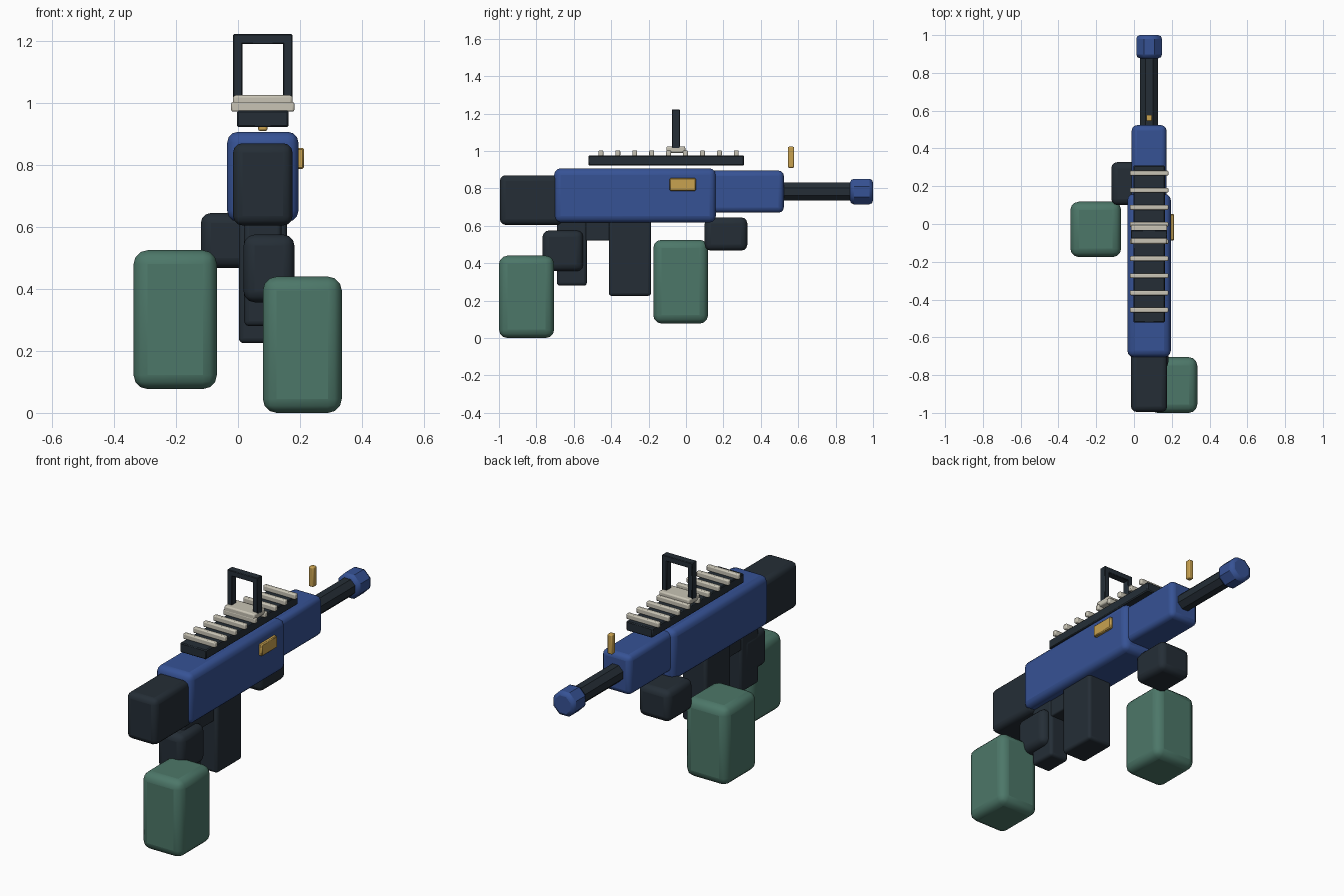
import bpy, bmesh, math
from mathutils import Matrix

if "Cube" in bpy.data.objects:
    bpy.data.objects.remove(bpy.data.objects["Cube"])


def mat(name, rgb):
    m = bpy.data.materials.new(name)
    m.diffuse_color = (*rgb, 1)
    m.use_nodes = True
    m.node_tree.nodes["Principled BSDF"].inputs["Base Color"].default_value = m.diffuse_color
    return m


DARK = mat("dark_slate", (0.018, 0.027, 0.037))
BLUE = mat("blue", (0.037, 0.085, 0.30))
GREEN = mat("sleeve_green", (0.073, 0.185, 0.14))
GOLD = mat("brass", (0.58, 0.36, 0.08))
CREAM = mat("cream", (0.58, 0.55, 0.46))


def finish(name, bm, m, bevel, segments):
    me = bpy.data.meshes.new(name)
    bmesh.ops.recalc_face_normals(bm, faces=bm.faces)
    bm.to_mesh(me)
    bm.free()
    me.materials.append(m)
    ob = bpy.data.objects.new(name, me)
    bpy.context.collection.objects.link(ob)
    if bevel:
        mod = ob.modifiers.new("soft_edges", 'BEVEL')
        mod.width, mod.segments = bevel, segments
        mod.limit_method = 'ANGLE'
        mod.angle_limit = math.radians(50)
    bpy.ops.object.select_all(action='DESELECT')
    ob.select_set(True)
    bpy.context.view_layer.objects.active = ob
    bpy.ops.object.shade_smooth_by_angle(angle=math.radians(32))
    return ob


def box(name, x, y, z, m, bevel=0.0, segments=3):
    """Bevelled block from (min, max) ranges."""
    bm = bmesh.new()
    bmesh.ops.create_cube(bm, size=1)
    for v in bm.verts:
        for i, (lo, hi) in enumerate((x, y, z)):
            v.co[i] = lo if v.co[i] < 0 else hi
    return finish(name, bm, m, bevel, segments)


def tube(name, y, z, half, sides, m, bevel):
    """Faceted rod along y; half is the distance to the flats."""
    bm = bmesh.new()
    bmesh.ops.create_cone(bm, cap_ends=True, segments=sides,
                          radius1=half / math.cos(math.pi / sides),
                          radius2=half / math.cos(math.pi / sides),
                          depth=y[1] - y[0])
    turn = Matrix.Rotation(math.pi / 2, 4, 'X') @ Matrix.Rotation(math.pi / sides, 4, 'Z')
    bm.transform(Matrix.Translation((CX, sum(y) / 2, z)) @ turn)
    return finish(name, bm, m, bevel, 2)


CX = 0.08  # centre line of the gun


def mid(w):
    return (CX - w / 2, CX + w / 2)


# Main body
box("receiver", mid(0.23), (-0.705, 0.16), (0.617, 0.907), BLUE, 0.035)
box("handguard", mid(0.184), (0.10, 0.523), (0.67, 0.895), BLUE, 0.028)
box("stock", mid(0.192), (-0.995, -0.66), (0.605, 0.87), DARK, 0.03)
tube("barrel", (0.50, 0.90), 0.783, 0.048, 8, DARK, 0.008)
tube("muzzle", (0.877, 1.0), 0.783, 0.068, 8, BLUE, 0.02)

# Underside
box("magazine", mid(0.155), (-0.413, -0.187), (0.225, 0.66), DARK, 0.016)
box("grip", mid(0.12), (-0.69, -0.53), (0.28, 0.65), DARK, 0.016)
box("trigger_guard", mid(0.11), (-0.56, -0.39), (0.52, 0.65), DARK, 0.008)

# Top rail with cross slats
box("rail", mid(0.166), (-0.522, 0.31), (0.922, 0.976), DARK, 0.005, 1)
for i in range(9):
    y = -0.455 + 0.0905 * i
    box(f"rail_slat_{i + 1}", mid(0.204), (y - 0.013, y + 0.013),
        (0.972, 1.003), CREAM, 0.006, 2)

# Rear sight: cream base and open frame
box("sight_base", mid(0.192), (-0.105, -0.004), (0.99, 1.025), CREAM, 0.008, 2)
for side, x in (("left", (-0.016, 0.014)), ("right", (0.146, 0.176))):
    box(f"sight_post_{side}", x, (-0.076, -0.033), (1.01, 1.21), DARK, 0.003, 1)
box("sight_top_bar", mid(0.192), (-0.076, -0.033), (1.19, 1.222), DARK, 0.003, 1)

# Brass details
box("front_sight_pin", mid(0.03), (0.545, 0.578), (0.91, 1.023), GOLD, 0.006, 2)
box("ejection_plate", (0.18, 0.213), (-0.087, 0.053), (0.787, 0.855), GOLD, 0.005, 1)

# Gloved hands and sleeves
box("rear_hand", (0.018, 0.182), (-0.767, -0.55), (0.357, 0.575), DARK, 0.035)
box("front_hand", (-0.12, 0.078), (0.10, 0.328), (0.467, 0.645), DARK, 0.033)
box("rear_sleeve", (0.08, 0.335), (-1.0, -0.705), (0.0, 0.44), GREEN, 0.045)
box("front_sleeve", (-0.337, -0.068), (-0.175, 0.118), (0.077, 0.525), GREEN, 0.045)
